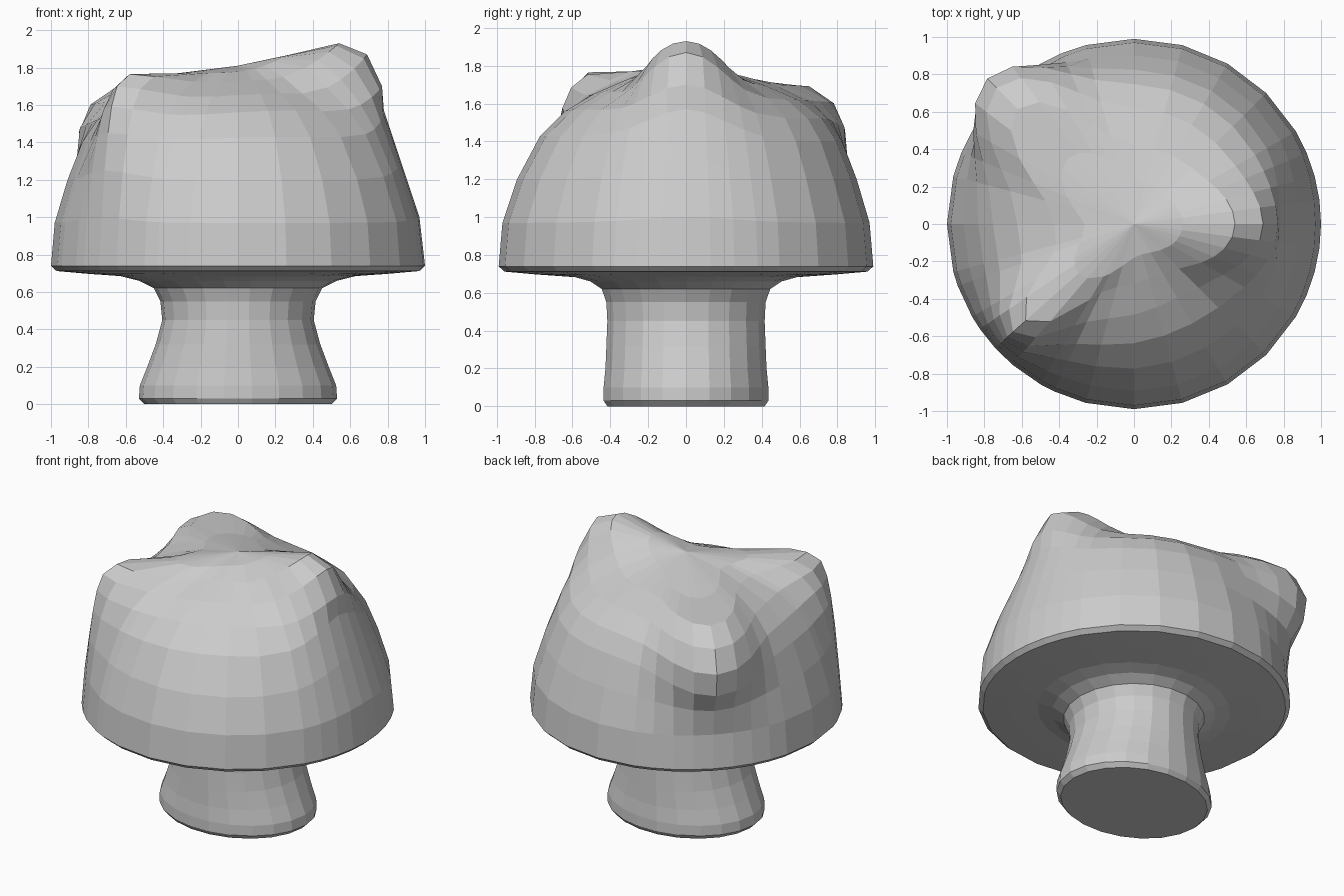
import bpy, bmesh, math

if "Cube" in bpy.data.objects:
    bpy.data.objects.remove(bpy.data.objects["Cube"])


def loft(name, rings, apex=None, close_bottom=False):
    """Skin a stack of equal-length point rings into one flat-shaded mesh."""
    bm = bmesh.new()
    rows = [[bm.verts.new(p) for p in ring] for ring in rings]
    n = len(rows[0])
    for lo, hi in zip(rows, rows[1:]):
        for i in range(n):
            j = (i + 1) % n
            bm.faces.new((lo[i], lo[j], hi[j], hi[i]))
    if close_bottom:
        bm.faces.new(rows[0][::-1])
    if apex:
        tip = bm.verts.new(apex)
        for i in range(n):
            bm.faces.new((rows[-1][i], rows[-1][(i + 1) % n], tip))
    bmesh.ops.recalc_face_normals(bm, faces=bm.faces)
    mesh = bpy.data.meshes.new(name)
    bm.to_mesh(mesh)
    bm.free()
    obj = bpy.data.objects.new(name, mesh)
    bpy.context.collection.objects.link(obj)
    return obj


# Stem: oval rings (z, x radius, y radius), wide foot, waist and flared top
STEM = [(0, .50, .42), (.03, .53, .44), (.10, .525, .44), (.20, .485, .43),
        (.32, .44, .425), (.45, .405, .42), (.55, .415, .425), (.62, .45, .45),
        (.66, .53, .51), (.69, .65, .62)]
loft("stem", [[(rx * math.cos(a), ry * math.sin(a), z)
               for a in (math.tau * i / 22 for i in range(22))]
              for z, rx, ry in STEM], close_bottom=True)

# Cap: radial profiles (radius, z) blended around the axis
UNDER = [(.60, .683), (.80, .697), (.97, .712)]
BASE = [(1, .74), (.98, .97), (.91, 1.2), (.83, 1.4), (.75, 1.52),
        (.62, 1.62), (.42, 1.70), (.2, 1.765)]
FRONT = [(1, .74), (.98, .97), (.9, 1.2), (.77, 1.43), (.62, 1.57),
         (.46, 1.66), (.3, 1.73), (.16, 1.78)]
# each feature: centre angle, angular width near the outside, profile
FEATURES = [
    (295, 55, FRONT),
    (0, 22, [(1, .74), (.97, 1.0), (.87, 1.3), (.78, 1.57),
             (.77, 1.7), (.69, 1.87), (.54, 1.93), (.26, 1.865)]),
    (222, 15, [(1, .74), (.98, 1.0), (.96, 1.25), (.935, 1.45),
               (.91, 1.59), (.87, 1.70), (.78, 1.765), (.4, 1.77)]),
    (135, 22, [(1, .74), (.98, .97), (1.01, 1.15), (1.09, 1.29),
               (1.11, 1.45), (1.04, 1.6), (.88, 1.69), (.5, 1.71)]),
]

# even columns, doubled where the three bumps sit
angles = {15 * i for i in range(24)} - {225}
for centre in (0, 222, 135):
    angles |= {(centre + d) % 360 for d in (-22.5, -7.5, 0, 7.5, 22.5)}
angles = sorted(angles)


def profile_at(deg):
    pts = BASE
    for centre, width, target in FEATURES:
        d = abs((deg - centre + 180) % 360 - 180)
        blended = []
        for (r, z), (tr, tz) in zip(pts, target):
            # widen the angle towards the middle so bumps keep their size
            spread = max(width, min(width * .75 / tr, 45))
            w = math.exp(-(d / spread) ** 2)
            blended.append((r + (tr - r) * w, z + (tz - z) * w))
        pts = blended
    return UNDER + pts


columns = [[(r * math.cos(math.radians(a)), .99 * r * math.sin(math.radians(a)), z)
            for r, z in profile_at(a)] for a in angles]
loft("cap", list(zip(*columns)), apex=(0, 0, 1.81))
